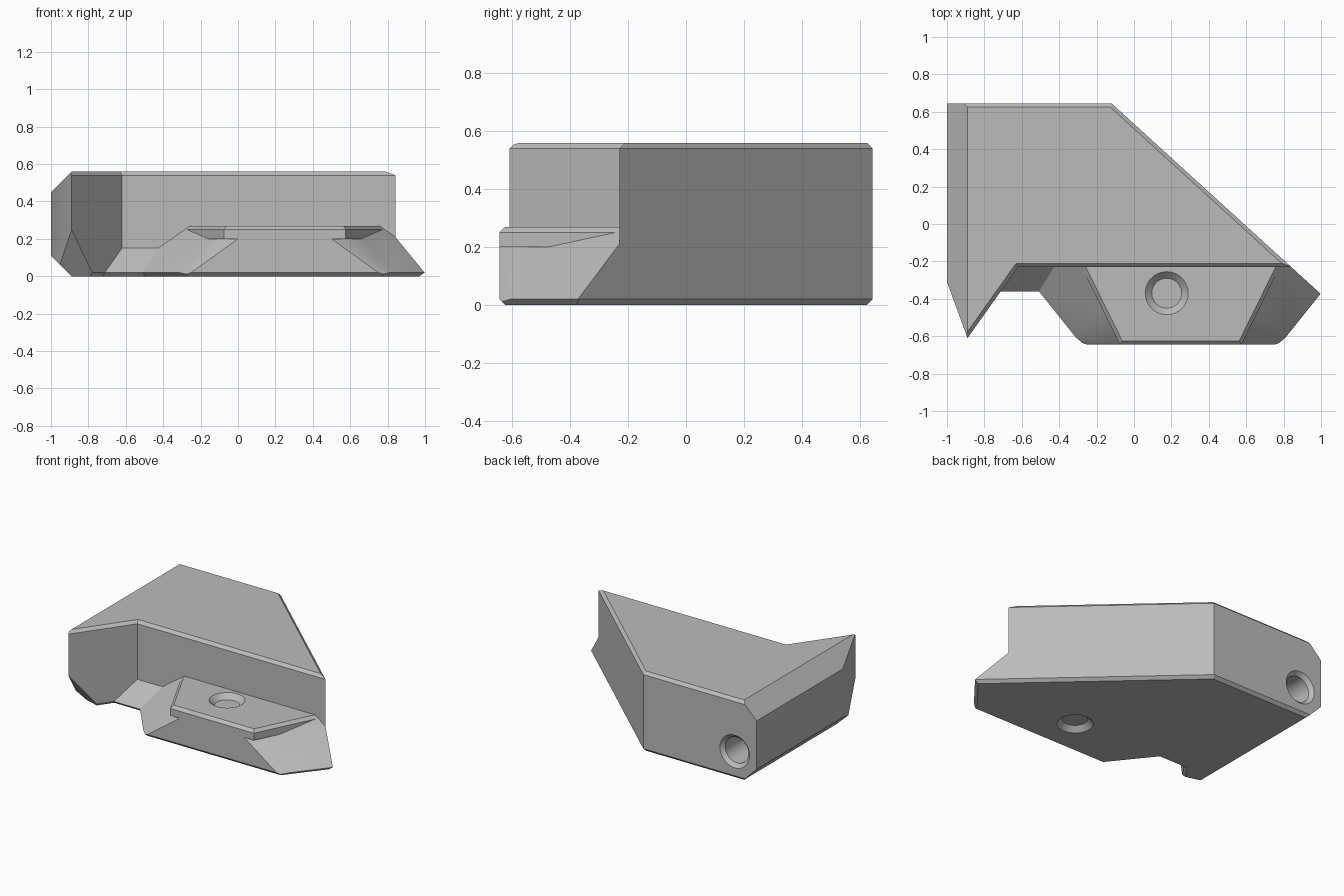
import bpy, bmesh
from math import pi
from mathutils import Vector, Matrix

cube = bpy.data.objects.get("Cube")
if cube:
    bpy.data.objects.remove(cube, do_unlink=True)

TOP, LIP, EDGE = 0.56, 0.27, 0.02
BACK, FRONT = 0.645, -0.645
DIAG = ((-0.12, BACK), (1.0, -0.375))

grey = bpy.data.materials.new("plain grey")
grey.use_nodes = True
grey.diffuse_color = (0.5, 0.5, 0.5, 1)
grey.node_tree.nodes["Principled BSDF"].inputs["Base Color"].default_value = (0.5, 0.5, 0.5, 1)


def block(x0, x1, y0, y1, z0, z1):
    bm = bmesh.new()
    bmesh.ops.create_cube(bm, size=1)
    bmesh.ops.scale(bm, vec=(x1 - x0, y1 - y0, z1 - z0), verts=bm.verts)
    bmesh.ops.translate(bm, vec=((x0 + x1) / 2, (y0 + y1) / 2, (z0 + z1) / 2), verts=bm.verts)
    return bm


def cut(bm, a, b, c, inside):
    """Slice a convex solid by the plane a, b, c and keep the inside half."""
    a, b, c = Vector(a), Vector(b), Vector(c)
    n = (b - a).cross(c - a).normalized()
    if n.dot(Vector(inside) - a) > 0:
        n = -n
    bmesh.ops.bisect_plane(bm, geom=bm.verts[:] + bm.edges[:] + bm.faces[:], dist=1e-6,
                           plane_co=a, plane_no=n, clear_outer=True)
    bmesh.ops.holes_fill(bm, edges=[e for e in bm.edges if e.is_boundary])


def wall(bm, p, q, inside):
    cut(bm, (*p, 0), (*q, 0), (*p, 1), inside)


def chamfer(bm, p, q, z, inside):
    """Small 45 degree chamfer where the wall p-q meets the level z."""
    p, q = Vector(p), Vector(q)
    d = (q - p).normalized()
    n = Vector((-d.y, d.x))
    if n.dot(Vector(inside[:2]) - p) < 0:
        n = -n
    zi = z + EDGE if z < inside[2] else z - EDGE
    cut(bm, (*p, zi), (*q, zi), (*(p + n * EDGE), z), inside)


def finish(bm, name):
    bmesh.ops.recalc_face_normals(bm, faces=bm.faces)
    mesh = bpy.data.meshes.new(name)
    bm.to_mesh(mesh)
    bm.free()
    obj = bpy.data.objects.new(name, mesh)
    mesh.materials.append(grey)
    bpy.context.collection.objects.link(obj)
    return obj


def combine(target, other, operation):
    other.hide_render = True
    mod = target.modifiers.new(operation.lower(), 'BOOLEAN')
    mod.operation, mod.object, mod.solver = operation, other, 'EXACT'
    bpy.ops.object.select_all(action='DESELECT')
    bpy.context.view_layer.objects.active = target
    target.select_set(True)
    bpy.ops.object.modifier_apply(modifier=mod.name)
    bpy.data.objects.remove(other, do_unlink=True)


def outer_slopes(bm, inside):
    cut(bm, (-1, 0, 0.45), (-1, 1, 0.45), (-0.89, 0, TOP), inside)
    cut(bm, (-1, 0, 0.11), (-1, 1, 0.11), (-0.89, 0, 0), inside)


# Main body with the long diagonal back wall
mid = (-0.3, 0.1, 0.25)
bm = block(-1, 1, -0.23, BACK, 0, TOP)
wall(bm, *DIAG, mid)
outer_slopes(bm, mid)
for z in (0, TOP):
    chamfer(bm, *DIAG, z, mid)
    chamfer(bm, (-1, BACK), (0, BACK), z, mid)
chamfer(bm, (-1, -0.23), (1, -0.23), TOP, mid)
body = finish(bm, "corner_body")

# Pointed wing on the outer side
mid = (-0.85, -0.2, 0.25)
tip, root = (-0.89, -0.61), (-0.62, -0.23)
bm = block(-1, -0.3, -0.7, 0, 0, TOP)
wall(bm, root, tip, mid)
wall(bm, tip, (-1, -0.31), mid)
outer_slopes(bm, mid)
for z in (0, TOP):
    chamfer(bm, root, tip, z, mid)
cut(bm, (*tip, 0.25), (-0.78, -0.455, 0.02), (-0.95, -0.446, 0.07), mid)
wing = finish(bm, "wing")

# Sloping ledge between wing and tongue
mid = (-0.55, -0.1, 0.07)
bm = block(-0.8, -0.3, -0.36, 0, 0, 0.2)
cut(bm, (0, -0.36, 0.02), (1, -0.36, 0.02), (0, -0.23, 0.15), mid)
chamfer(bm, (-0.8, -0.36), (0, -0.36), 0, mid)
ledge = finish(bm, "ledge")

# Tongue with sloping sides, mirrored about its own middle
mid = (0.25, -0.3, 0.1)
bm = block(-0.9, 1.1, FRONT, 0, 0, LIP)
wall(bm, *DIAG, mid)
chamfer(bm, *DIAG, 0, mid)
for z in (0, LIP):
    chamfer(bm, (-1, FRONT), (1, FRONT), z, mid)
for side in (-1, 1):
    def at(dx, y, *z):
        return (0.25 + side * dx, y, *z)
    cut(bm, at(0.75, -0.37, 0.02), at(0.55, -0.62, 0.02), at(0.52, -0.23, 0.26), mid)
    cut(bm, at(0.56, -0.607, 0.02), at(0.5, FRONT, 0.02), at(0.31, -0.607, 0.2), mid)
    chamfer(bm, at(0.75, -0.37), at(0.55, -0.62), 0, mid)
tongue = finish(bm, "tongue")

# Flat cap of the tongue, slightly overhanging the slopes at the front
mid = (0.25, -0.3, 0.23)
bm = block(-0.5, 1, FRONT, -0.1, 0.2, LIP)
wall(bm, *DIAG, mid)
chamfer(bm, (-1, FRONT), (1, FRONT), LIP, mid)
for side in (-1, 1):
    edge = ((0.25 + side * 0.53, -0.23), (0.25 + side * 0.325, FRONT))
    wall(bm, *edge, mid)
    chamfer(bm, *edge, LIP, mid)
cap = finish(bm, "tongue_cap")

for part in (wing, ledge, tongue, cap):
    combine(body, part, 'UNION')


# Round holes with countersunk mouths
def drill(matrix, low, high, mouths):
    r, rim, over = 0.09, 0.115, 0.02
    shapes = [(r, r, low, high)]
    for z, s in mouths:
        shapes.append((r - 0.01, rim + over, z - s * 0.035, z + s * over))
    for r1, r2, z1, z2 in shapes:
        if z1 > z2:
            r1, r2, z1, z2 = r2, r1, z2, z1
        bm = bmesh.new()
        bmesh.ops.create_cone(bm, cap_ends=True, segments=48, radius1=r1, radius2=r2, depth=z2 - z1,
                              matrix=matrix @ Matrix.Translation((0, 0, (z1 + z2) / 2)))
        combine(body, finish(bm, "hole_cutter"), 'DIFFERENCE')


drill(Matrix.Translation((0.175, -0.37, 0)), -0.1, 0.4, [(LIP, 1), (0, -1)])
drill(Matrix.Translation((-0.83, BACK, 0.19)) @ Matrix.Rotation(-pi / 2, 4, 'X'), -0.5, 0.1, [(0, 1)])

bpy.context.view_layer.objects.active = body
body.select_set(True)
bpy.ops.object.shade_smooth_by_angle(angle=pi / 7)
